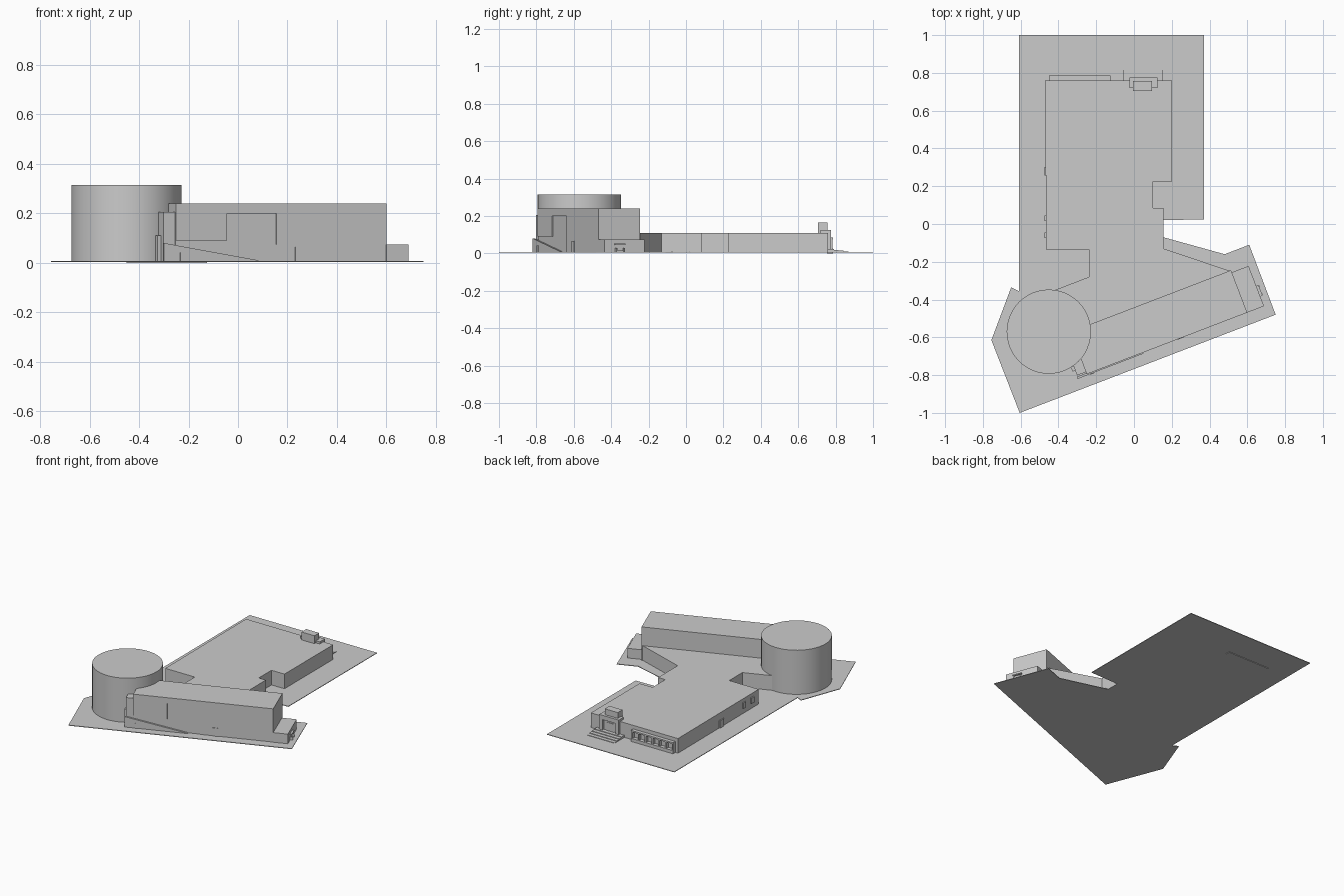
import bpy, bmesh, math
from mathutils import Matrix

ANG = math.radians(21)
WING = Matrix.Translation((-0.25, -0.795, 0)) @ Matrix.Rotation(ANG, 4, 'Z')
# facade frame: profile (u, z) drawn in the wing's front plane, extruded along its depth
FACADE = WING @ Matrix.Rotation(math.pi / 2, 4, 'X')


def prism(name, pts, z0, z1, mat=Matrix()):
    bm = bmesh.new()
    face = bm.faces.new([bm.verts.new((x, y, z0)) for x, y in pts])
    ext = bmesh.ops.extrude_face_region(bm, geom=[face])
    for v in ext['geom']:
        if isinstance(v, bmesh.types.BMVert):
            v.co.z = z1
    bmesh.ops.recalc_face_normals(bm, faces=bm.faces[:])
    bm.transform(mat)
    me = bpy.data.meshes.new(name)
    bm.to_mesh(me)
    bm.free()
    ob = bpy.data.objects.new(name, me)
    bpy.context.collection.objects.link(ob)
    return ob


def box(name, x0, x1, y0, y1, z0, z1, mat=Matrix()):
    return prism(name, [(x0, y0), (x1, y0), (x1, y1), (x0, y1)], z0, z1, mat)


G = 0.008  # ground level

# paved site slab
prism("site_slab", [(-0.61, 1), (0.37, 1), (0.37, 0.025), (0.155, 0.02), (0.155, -0.07),
                    (0.48, -0.16), (0.61, -0.11), (0.75, -0.48), (-0.605, -1),
                    (-0.755, -0.615), (-0.65, -0.335), (-0.61, -0.355)], 0.004, G)

# low main hall with the connection to the wing
prism("main_hall", [(-0.47, 0.76), (0.2, 0.76), (0.2, 0.225), (0.1, 0.225), (0.1, 0.085),
                    (0.155, 0.085), (0.155, -0.13), (0.514, -0.25), (0.49, -0.29),
                    (-0.3, -0.59), (-0.45, -0.45), (-0.42, -0.35), (-0.238, -0.28),
                    (-0.238, -0.135), (-0.465, -0.135)], G - 0.003, 0.11)

# round drum
bpy.ops.mesh.primitive_cylinder_add(vertices=48, radius=0.223, depth=0.31,
                                    location=(-0.451, -0.57, 0.16))
drum = bpy.context.object
drum.name = "round_drum"
bpy.ops.object.shade_smooth_by_angle()

# angled wing: body and projecting front facade
box("wing_body", 0, 0.91, 0.006, 0.24, G - 0.003, 0.24, WING)
prism("wing_facade", [(0, 0.09), (0.22, 0.09), (0.22, 0.2), (0.434, 0.2), (0.434, 0.075),
                      (0.91, 0.075), (0.91, 0.24), (0, 0.24)], -0.006, 0, FACADE)
box("wing_plinth", 0.434, 0.91, 0.002, 0.01, G - 0.003, 0.075, WING)
prism("front_ramp", [(-0.055, 0.005), (-0.055, 0.08), (0.355, 0.01), (0.355, 0.005)],
      -0.006, 0.006, FACADE)

# stair block between wing and drum
box("stair_block", -0.05, 0, 0.012, 0.13, G - 0.003, 0.205, WING)
box("stair_side_pier", -0.065, -0.05, 0.04, 0.065, G - 0.003, 0.11, WING)

# front doors
box("front_door", 0.515, 0.55, -0.002, 0.008, G, 0.065, WING)
box("ramp_door", 0.015, 0.037, -0.009, 0.0, G, 0.042, WING)

# low block at the end of the wing, with its porch
box("end_block", 0.91, 1.005, 0, 0.228, G - 0.003, 0.075, WING)
for i in range(2):
    v = 0.06 + i * 0.045
    box("porch_wall", 1.005, 1.022, v, v + 0.006, G, 0.03, WING)
box("porch_canopy", 1.005, 1.018, 0.055, 0.115, 0.045, 0.052, WING)
box("porch_step", 1.005, 1.015, 0.066, 0.105, G, 0.016, WING)

# rear portal: two piers, lintel, recessed door and roof box
for x in (-0.025, 0.1):
    box("portal_pier", x, x + 0.025, 0.72, 0.775, G, 0.125)
box("portal_lintel", 0, 0.1, 0.72, 0.775, 0.095, 0.125)
box("portal_door", 0.02, 0.08, 0.755, 0.764, G, 0.08)
box("roof_box", -0.005, 0.095, 0.705, 0.757, 0.105, 0.165)

# rear steps
for i in range(4):
    box("rear_step", -0.058, 0.153, 0.76, 0.868 - i * 0.026, G - 0.002, 0.011 + i * 0.004)

# rear colonnade
box("colonnade_roof", -0.45, -0.125, 0.755, 0.785, 0.075, 0.085)
box("colonnade_base", -0.45, -0.125, 0.755, 0.785, 0, 0.03)
for i in range(7):
    x = -0.45 + i * 0.0525
    box("colonnade_pier", x, x + 0.01, 0.755, 0.783, 0.028, 0.076)

# openings on the left wall of the hall
for y, w, z0, z1 in ((0.28, 0.045, G, 0.06), (0.03, 0.03, 0.045, 0.085),
                     (-0.06, 0.03, 0.045, 0.085)):
    box("side_opening_frame", -0.474, -0.462, y - w / 2, y + w / 2, z0, z1)
